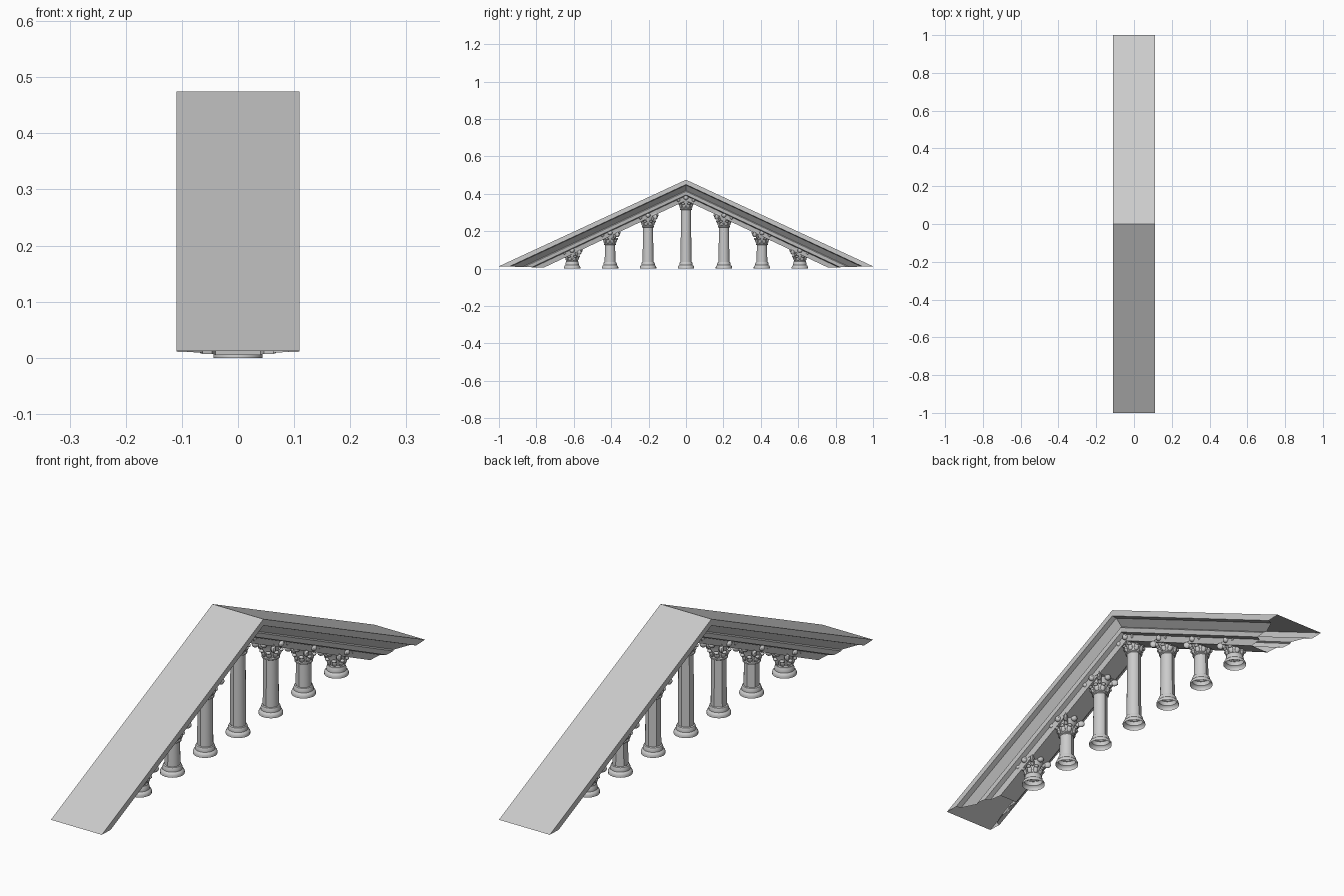
import bpy, bmesh, math
from mathutils import Matrix, Vector

cube = bpy.data.objects.get("Cube")
if cube:
    bpy.data.objects.remove(cube, do_unlink=True)

stone = bpy.data.materials.new("grey_stone")
stone.use_nodes = True
grey = (0.6, 0.6, 0.6, 1)
stone.diffuse_color = grey
stone.node_tree.nodes["Principled BSDF"].inputs["Base Color"].default_value = grey


def finish(bm, name, smooth=True):
    bmesh.ops.recalc_face_normals(bm, faces=bm.faces)
    mesh = bpy.data.meshes.new(name)
    bm.to_mesh(mesh)
    bm.free()
    mesh.materials.append(stone)
    obj = bpy.data.objects.new(name, mesh)
    bpy.context.collection.objects.link(obj)
    if smooth:
        bpy.ops.object.select_all(action='DESELECT')
        obj.select_set(True)
        bpy.context.view_layer.objects.active = obj
        bpy.ops.object.shade_smooth_by_angle(angle=math.radians(35))
    return obj


def lathe(bm, profile, angles, y):
    """Open-ended turned surface from (radius, height) pairs."""
    rings = [[bm.verts.new((r * math.cos(a), y + r * math.sin(a), z)) for a in angles]
             for r, z in profile]
    n = len(angles)
    for low, high in zip(rings, rings[1:]):
        for i in range(n):
            j = (i + 1) % n
            bm.faces.new((low[i], low[j], high[j], high[i]))


def blob(bm, place, size, turn=0, tilt=0):
    """Rounded ellipsoid, tilted outward and turned about the column."""
    m = (Matrix.Translation(place) @ Matrix.Rotation(turn, 4, 'Z')
         @ Matrix.Rotation(tilt, 4, 'Y') @ Matrix.Diagonal((*size, 1)))
    bmesh.ops.create_uvsphere(bm, u_segments=10, v_segments=6, radius=1, matrix=m)


# Raking cornice: (half width, inset from the eave), open at both feet
RIDGE, EAVE = 0.475, 0.0125
SLOPE = RIDGE - EAVE
moulding = [(0.11, 0), (0.11, 0.055), (0.09, 0.062), (0.062, 0.125), (0.068, 0.135),
            (0.064, 0.175), (0.046, 0.185), (0.04, 0.24)]
loop = moulding + [(-x, d) for x, d in reversed(moulding)]
bm = bmesh.new()
sections = []
for side in (-1, 0, 1):
    row = []
    for x, d in loop:
        if side:
            row.append(bm.verts.new((x, side * (1 - d), EAVE - d * 0.03)))
        else:
            row.append(bm.verts.new((x, 0, RIDGE - d * SLOPE)))
    sections.append(row)
for a, b in zip(sections, sections[1:]):
    for i in range(len(loop)):
        j = (i + 1) % len(loop)
        bm.faces.new((a[i], a[j], b[j], b[i]))
finish(bm, "raking_cornice", smooth=False)

# Columns: round towards +x, faceted towards -x
full = [math.tau * i / 20 for i in range(20)]
shaft_angles = ([math.pi * (i / 10 - 0.5) for i in range(11)]
                + [math.pi * (0.5 + i / 3) for i in (1, 2)])
base_profile = [(0.044, 0), (0.044, 0.008), (0.041, 0.014), (0.036, 0.018),
                (0.036, 0.026), (0.033, 0.034), (0.028, 0.036)]
bell_profile = [(0.028, 0), (0.033, 0.003), (0.033, 0.008), (0.029, 0.011),
                (0.03, 0.04), (0.042, 0.066)]

for k, name in zip(range(-3, 4), ("front_outer", "front_middle", "front_inner", "centre",
                                  "back_inner", "back_middle", "back_outer")):
    y = k * 0.203
    top = 0.393 - abs(k) * 0.094
    foot = top - 0.08

    bm = bmesh.new()
    lathe(bm, base_profile, full, y)
    finish(bm, name + "_column_base")

    bm = bmesh.new()
    lathe(bm, [(0.029, min(0.034, foot)), (0.027, foot + 0.004)], shaft_angles, y)
    finish(bm, name + "_column_shaft")

    # Capital: bell, two tiers of leaves, corner scrolls and abacus
    bm = bmesh.new()
    lathe(bm, [(r, foot + z) for r, z in bell_profile], full, y)
    for i in range(8):
        a = math.tau * (i + 0.5) / 8
        out = Vector((math.cos(a), math.sin(a), 0))
        centre = Vector((0, y, foot))
        blob(bm, centre + out * 0.032 + Vector((0, 0, 0.022)), (0.006, 0.01, 0.014), a, 0.3)
        blob(bm, centre + out * 0.039 + Vector((0, 0, 0.034)), (0.007, 0.01, 0.006), a)
    for i in range(4):
        a = math.tau * i / 4
        out = Vector((math.cos(a), math.sin(a), 0))
        blob(bm, centre + out * 0.044 + Vector((0, 0, 0.066)), (0.012, 0.013, 0.012), a)
        a += math.pi / 4
        out = Vector((math.cos(a), math.sin(a), 0))
        blob(bm, centre + out * 0.055 + Vector((0, 0, 0.057)), (0.015, 0.009, 0.014), a)
        blob(bm, centre + out * 0.04 + Vector((0, 0, 0.05)), (0.008, 0.008, 0.016), a, 0.6)
    bmesh.ops.create_cube(bm, size=1, matrix=Matrix.Translation((0, y, top - 0.006))
                          @ Matrix.Diagonal((0.086, 0.086, 0.012, 1)))
    finish(bm, name + "_column_capital")
